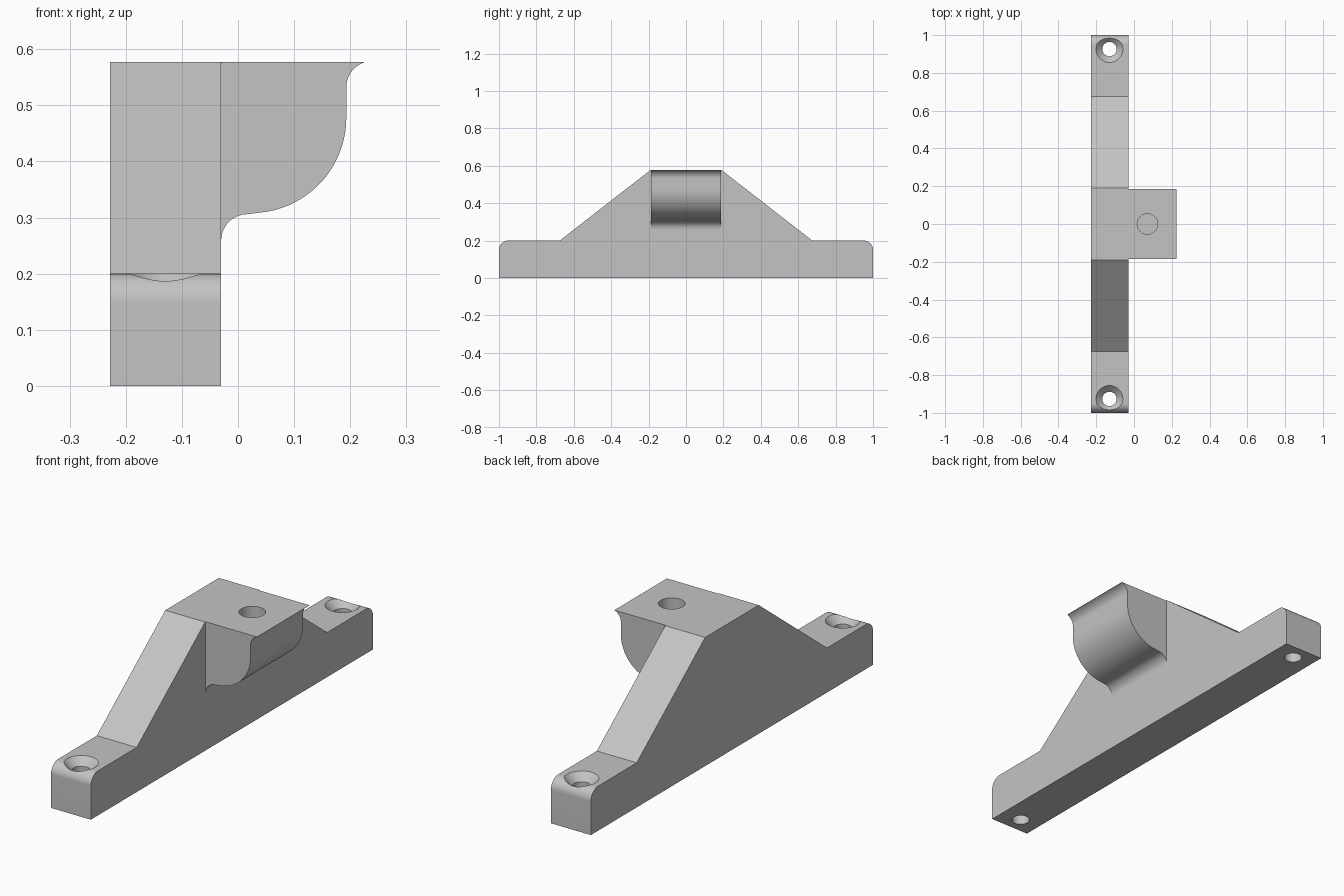
import bpy, bmesh, math
from mathutils import Vector

cube = bpy.data.objects.get("Cube")
if cube:
    bpy.data.objects.remove(cube, do_unlink=True)

grey = bpy.data.materials.new("plain grey")
grey.use_nodes = True
colour = (0.55, 0.55, 0.55, 1)
grey.diffuse_color = colour
grey.node_tree.nodes["Principled BSDF"].inputs["Base Color"].default_value = colour


def arc(cx, cz, r, start, end, n=20):
    """Points on an arc, angles in degrees."""
    angles = [math.radians(start + (end - start) * i / n) for i in range(n + 1)]
    return [(cx + r * math.cos(a), cz + r * math.sin(a)) for a in angles]


def finish(bm, name):
    bmesh.ops.recalc_face_normals(bm, faces=bm.faces)
    mesh = bpy.data.meshes.new(name)
    bm.to_mesh(mesh)
    bm.free()
    mesh.materials.append(grey)
    obj = bpy.data.objects.new(name, mesh)
    bpy.context.collection.objects.link(obj)
    return obj


def extrude(name, points, offset):
    """Solid made by sweeping a closed outline along an offset."""
    bm = bmesh.new()
    face = bm.faces.new([bm.verts.new(p) for p in points])
    new = bmesh.ops.extrude_face_region(bm, geom=[face])["geom"]
    verts = [v for v in new if isinstance(v, bmesh.types.BMVert)]
    bmesh.ops.translate(bm, verts=verts, vec=Vector(offset))
    return finish(bm, name)


def lathe(name, profile, x, y, sides=48):
    """Solid of revolution about a vertical axis, from (radius, z) pairs."""
    bm = bmesh.new()
    rings = [[bm.verts.new((x + r * math.cos(math.tau * i / sides),
                            y + r * math.sin(math.tau * i / sides), z))
              for i in range(sides)] for r, z in profile]
    for low, high in zip(rings, rings[1:]):
        for i in range(sides):
            j = (i + 1) % sides
            bm.faces.new((low[i], low[j], high[j], high[i]))
    bm.faces.new(rings[0])
    bm.faces.new(rings[-1])
    return finish(bm, name)


def combine(target, tool, operation):
    mod = target.modifiers.new(operation.lower(), "BOOLEAN")
    mod.operation, mod.solver, mod.object = operation, "EXACT", tool
    bpy.context.view_layer.objects.active = target
    bpy.ops.object.modifier_apply(modifier=mod.name)
    bpy.data.objects.remove(tool, do_unlink=True)


LEFT, RIGHT, TOP, FOOT = -0.228, -0.03, 0.577, 0.2

# Upright plate with sloping shoulders and rounded feet
half = [(1, 0)] + arc(0.95, 0.15, 0.05, 0, 90, 12) + [(0.675, FOOT), (0.19, TOP)]
outline = half + [(-y, z) for y, z in reversed(half)]
bracket = extrude("bracket", [(LEFT, y, z) for y, z in outline], (RIGHT - LEFT, 0, 0))

# Projecting rest with a moulded underside
moulding = (arc(0.017, 0.259, 0.047, 180, 90, 14)
            + arc(0.023, 0.478, 0.17, -80, 0, 32)
            + arc(0.24, 0.532, 0.047, 180, 109, 14))
section = [(-0.1, 0.259)] + moulding + [(0.225, TOP), (-0.1, TOP)]
rest = extrude("rest", [(x, -0.186, z) for x, z in section], (0, 0.372, 0))
combine(bracket, rest, "UNION")

# Countersunk screw holes through both feet
for y in (-0.926, 0.926):
    screw = lathe("screw_hole", [(0.038, -0.1), (0.038, 0.167), (0.071, FOOT), (0.091, 0.22)],
                  -0.13, y)
    combine(bracket, screw, "DIFFERENCE")

# Blind hole in the top of the rest
socket = lathe("socket", [(0.054, 0.38), (0.054, 0.7)], 0.071, 0)
combine(bracket, socket, "DIFFERENCE")

bpy.ops.object.select_all(action="DESELECT")
bracket.select_set(True)
bpy.context.view_layer.objects.active = bracket
bpy.ops.object.shade_smooth_by_angle(angle=math.radians(25))
